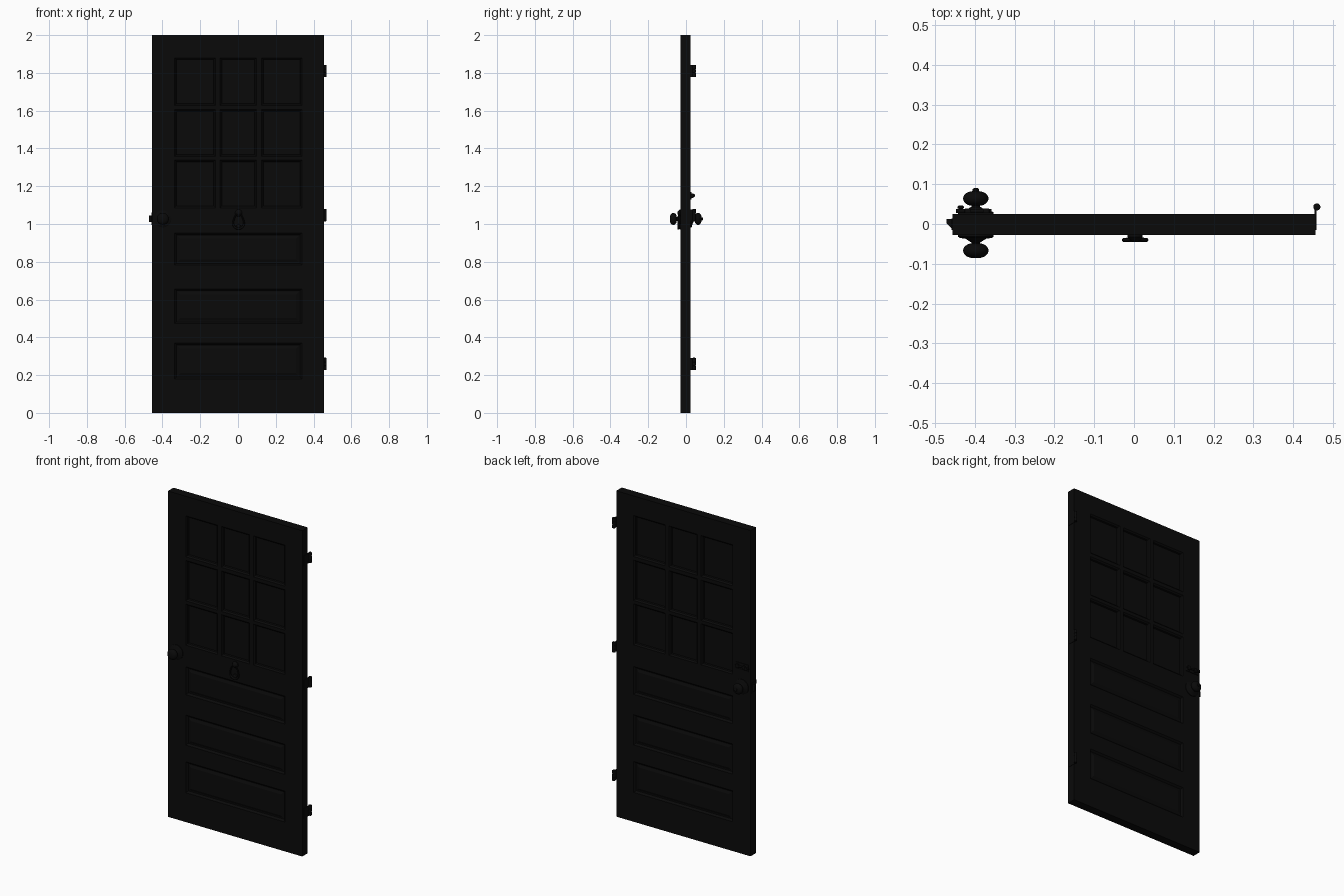
import bpy, bmesh, math
from mathutils import Vector

if "Cube" in bpy.data.objects:
    bpy.data.objects.remove(bpy.data.objects["Cube"])

black = bpy.data.materials.new("black_paint")
black.diffuse_color = (0.003, 0.003, 0.003, 1)
black.use_nodes = True
black.node_tree.nodes["Principled BSDF"].inputs["Base Color"].default_value = black.diffuse_color


def finish(bm, name, smooth=False):
    bmesh.ops.remove_doubles(bm, verts=bm.verts, dist=1e-5)
    bmesh.ops.recalc_face_normals(bm, faces=bm.faces)
    me = bpy.data.meshes.new(name)
    bm.to_mesh(me)
    bm.free()
    ob = bpy.data.objects.new(name, me)
    bpy.context.collection.objects.link(ob)
    me.materials.append(black)
    if smooth:
        bpy.ops.object.select_all(action='DESELECT')
        ob.select_set(True)
        bpy.context.view_layer.objects.active = ob
        bpy.ops.object.shade_smooth_by_angle(angle=math.radians(40))
    return ob


def box(name, x0, x1, y0, y1, z0, z1, bevel=0.0):
    bm = bmesh.new()
    bmesh.ops.create_cube(bm, size=1)
    for v in bm.verts:
        v.co = Vector(((x0 + x1) / 2 + v.co.x * (x1 - x0), (y0 + y1) / 2 + v.co.y * (y1 - y0),
                       (z0 + z1) / 2 + v.co.z * (z1 - z0)))
    if bevel:
        bmesh.ops.bevel(bm, geom=bm.edges[:], offset=bevel, segments=2, profile=0.5, affect='EDGES')
    return finish(bm, name, bool(bevel))


def lathe(name, origin, direction, profile, n=32):
    """Revolve (radius, distance) pairs about a direction through origin."""
    bm = bmesh.new()
    q = Vector((0, 0, 1)).rotation_difference(Vector(direction))
    rings = []
    for r, d in profile:
        rings.append([bm.verts.new(Vector(origin) + q @ Vector((
            r * math.cos(2 * math.pi * i / n), r * math.sin(2 * math.pi * i / n), d)))
            for i in range(n)])
    for a, b in zip(rings, rings[1:]):
        for i in range(n):
            bm.faces.new((a[i], a[(i + 1) % n], b[(i + 1) % n], b[i]))
    for ring in (rings[0], rings[-1]):
        bm.faces.new(ring)
    return finish(bm, name, True)


# Door slab: a grid of stiles, rails and muntins with moulded recesses on both sides
YC, HALF = -0.0015, 0.0265
xs = [-0.456, -0.335, -0.12, -0.094, 0.098, 0.124, 0.338, 0.456]
zs = [0, 0.18, 0.37, 0.472, 0.657, 0.782, 0.953, 1.086, 1.342, 1.356, 1.606, 1.628, 1.88, 2.0]
zs[8:10] = [1.338, 1.358]
PANE = [(0, HALF), (0.004, 0.022), (0.008, 0.019), (0.010, 0.009)]
PANEL = [(0, HALF), (0.005, 0.022), (0.010, 0.016), (0.016, 0.016), (0.030, 0.022)]
bm = bmesh.new()


def quad(*pts):
    bm.faces.new([bm.verts.new(p) for p in pts])


def recess(x0, x1, z0, z1, profile, s):
    loops = [[(x0 + i, YC + s * d, z0 + i), (x1 - i, YC + s * d, z0 + i),
              (x1 - i, YC + s * d, z1 - i), (x0 + i, YC + s * d, z1 - i)] for i, d in profile]
    for a, b in zip(loops, loops[1:]):
        for k in range(4):
            quad(a[k], a[(k + 1) % 4], b[(k + 1) % 4], b[k])
    quad(*loops[-1])


for s in (-1, 1):
    y = YC + s * HALF
    for j, (z0, z1) in enumerate(zip(zs, zs[1:])):
        if j in (1, 3, 5):
            recess(xs[1], xs[6], z0, z1, PANEL, s)
        for i, (x0, x1) in enumerate(zip(xs, xs[1:])):
            if j in (1, 3, 5) and 0 < i < 6:
                continue
            if j in (7, 9, 11) and i in (1, 3, 5):
                recess(x0, x1, z0, z1, PANE, s)
            else:
                quad((x0, y, z0), (x1, y, z0), (x1, y, z1), (x0, y, z1))
ya, yb = YC - HALF, YC + HALF
for z0, z1 in zip(zs, zs[1:]):
    for x in (xs[0], xs[-1]):
        quad((x, ya, z0), (x, yb, z0), (x, yb, z1), (x, ya, z1))
for x0, x1 in zip(xs, xs[1:]):
    for z in (0, 2.0):
        quad((x0, ya, z), (x1, ya, z), (x1, yb, z), (x0, yb, z))
finish(bm, "door_slab")

# Knobs with rosettes on both faces
KX, KZ = -0.398, 1.027
for side, s, y in (("front", -1, ya), ("back", 1, yb)):
    lathe(side + "_rosette", (KX, y, KZ), (0, s, 0),
          [(0.045, 0), (0.045, 0.004), (0.040, 0.007), (0.026, 0.009), (0.018, 0.014), (0.012, 0.018)])
    lathe(side + "_knob", (KX, y, KZ), (0, s, 0), [(0.011, 0.014), (0.011, 0.022)] +
          [(0.032 * math.sin(t) ** 0.8, 0.039 - 0.019 * math.cos(t))
           for t in [0.35 + k * 2.7 / 11 for k in range(12)]])
lathe("lock_button", (KX, yb, KZ), (0, 1, 0), [(0.008, 0.054), (0.008, 0.063), (0.005, 0.065)], 16)

# Edge latch: face plate and sloped bolt
box("latch_plate", -0.459, -0.454, -0.015, 0.014, 0.995, 1.06)
bm = bmesh.new()
for z in (1.011, 1.045):
    bm.faces.new([bm.verts.new((x, y, z)) for x, y in
                  ((-0.457, -0.012), (-0.472, 0.002), (-0.472, 0.012), (-0.457, 0.012))])
bmesh.ops.bridge_loops(bm, edges=bm.edges[:])
finish(bm, "latch_bolt")

# Sliding bolt on the back above the knob
box("slide_plate", -0.443, -0.355, yb - 0.001, yb + 0.004, 1.13, 1.17, 0.001)
for x in (-0.418, -0.372):
    box("slide_guide", x - 0.008, x + 0.008, yb, yb + 0.014, 1.138, 1.162, 0.002)
lathe("slide_bar", (-0.448, yb + 0.008, 1.15), (1, 0, 0), [(0.005, 0), (0.005, 0.09)], 16)
lathe("slide_grip", (-0.436, yb + 0.006, 1.15), (0, 1, 0),
      [(0.004, 0), (0.004, 0.006), (0.008, 0.009), (0.008, 0.013), (0.004, 0.016)], 16)

# Door knocker: mount, hanging loop and strike plate
lathe("knocker_mount", (0.003, ya, 1.058), (0, -1, 0),
      [(0.019, 0), (0.019, 0.005), (0.013, 0.012), (0.006, 0.017)], 24)
lathe("knocker_strike", (0.003, ya, 0.985), (0, -1, 0),
      [(0.014, 0), (0.012, 0.006), (0.005, 0.010)], 24)
bm = bmesh.new()
rings = []
for k in range(40):
    t = 2 * math.pi * k / 40
    w = 0.031 * (0.72 - 0.28 * math.cos(t))
    out = Vector((math.sin(t), 0, math.cos(t)))
    c = Vector((0.003 + w * 1.2 * math.sin(t), ya - 0.012, 1.018 + 0.042 * math.cos(t)))
    r = 0.0045 - 0.0015 * math.cos(t)
    rings.append([bm.verts.new(c + out * r * math.cos(a) + Vector((0, r * math.sin(a), 0)))
                  for a in [2 * math.pi * m / 10 for m in range(10)]])
for k in range(40):
    a, b = rings[k], rings[(k + 1) % 40]
    for m in range(10):
        bm.faces.new((a[m], a[(m + 1) % 10], b[(m + 1) % 10], b[m]))
finish(bm, "knocker_loop", True)

# Hinges: barrel with end caps and a leaf on the door edge
for z in (1.81, 1.047, 0.259):
    lathe("hinge_barrel", (0.460, 0.043, z), (0, 0, 1),
          [(0.005, -0.033), (0.009, -0.031), (0.009, -0.011), (0.0082, -0.0105), (0.0082, -0.0095),
           (0.009, -0.009), (0.009, 0.009), (0.0082, 0.0095), (0.0082, 0.0105), (0.009, 0.011),
           (0.009, 0.031), (0.005, 0.033)], 20)
    box("hinge_leaf", 0.4545, 0.4585, -0.015, 0.042, z - 0.031, z + 0.031)
